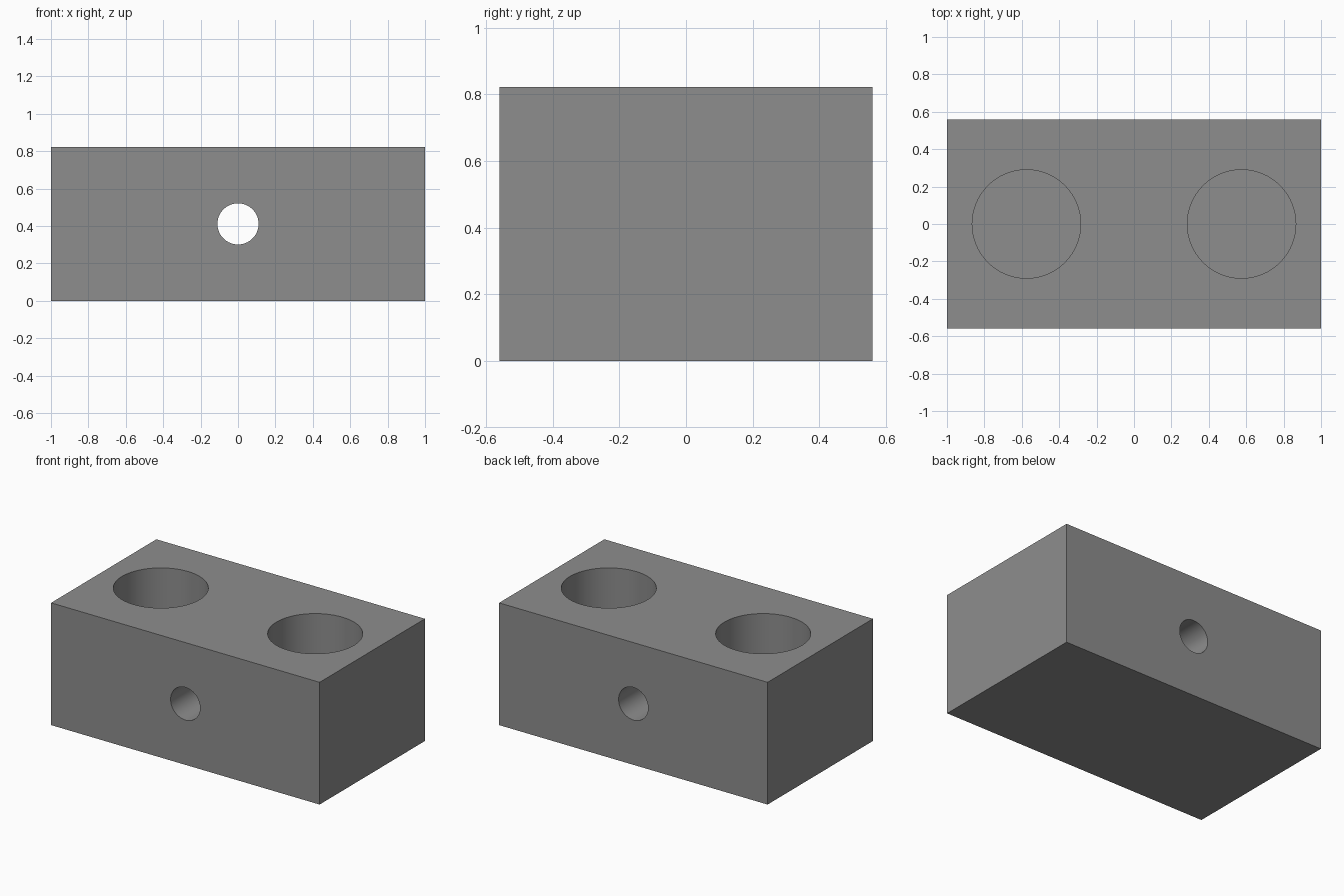
import bpy, math

if "Cube" in bpy.data.objects:
    bpy.data.objects.remove(bpy.data.objects["Cube"])

L, W, H = 2.0, 1.12, 0.823
POCKET_X, POCKET_R, POCKET_FLOOR = 0.575, 0.29, 0.12
BORE_R = 0.11

grey = bpy.data.materials.new("grey")
grey.diffuse_color = (0.27, 0.27, 0.27, 1)
grey.use_nodes = True
grey.node_tree.nodes["Principled BSDF"].inputs["Base Color"].default_value = grey.diffuse_color

# Solid block
bpy.ops.mesh.primitive_cube_add(size=1, location=(0, 0, H / 2))
block = bpy.context.object
block.name = "block"
block.scale = (L, W, H)
bpy.ops.object.transform_apply(location=True, rotation=True, scale=True)
block.data.materials.append(grey)


def drill(name, radius, depth, location, rotation=(0, 0, 0)):
    """Cut a round hole into the block and hide the cutter."""
    bpy.ops.mesh.primitive_cylinder_add(vertices=64, radius=radius, depth=depth,
                                        location=location, rotation=rotation)
    cutter = bpy.context.object
    cutter.name = name
    cutter.data.materials.append(grey)
    bpy.context.view_layer.objects.active = block
    mod = block.modifiers.new(name, 'BOOLEAN')
    mod.operation = 'DIFFERENCE'
    mod.solver = 'EXACT'
    mod.object = cutter
    bpy.ops.object.modifier_apply(modifier=mod.name)
    bpy.data.objects.remove(cutter)


# Two blind pockets in the top
for side, x in (("left", -POCKET_X), ("right", POCKET_X)):
    drill(side + "_pocket", POCKET_R, 1.0, (x, 0, POCKET_FLOOR + 0.5))

# Bore running from front to back
drill("cross_bore", BORE_R, W + 0.4, (0, 0, H / 2), (math.pi / 2, 0, 0))

# Smooth hole walls, sharp rims
bpy.ops.object.select_all(action='DESELECT')
block.select_set(True)
bpy.context.view_layer.objects.active = block
bpy.ops.object.shade_smooth_by_angle(angle=math.radians(30))
